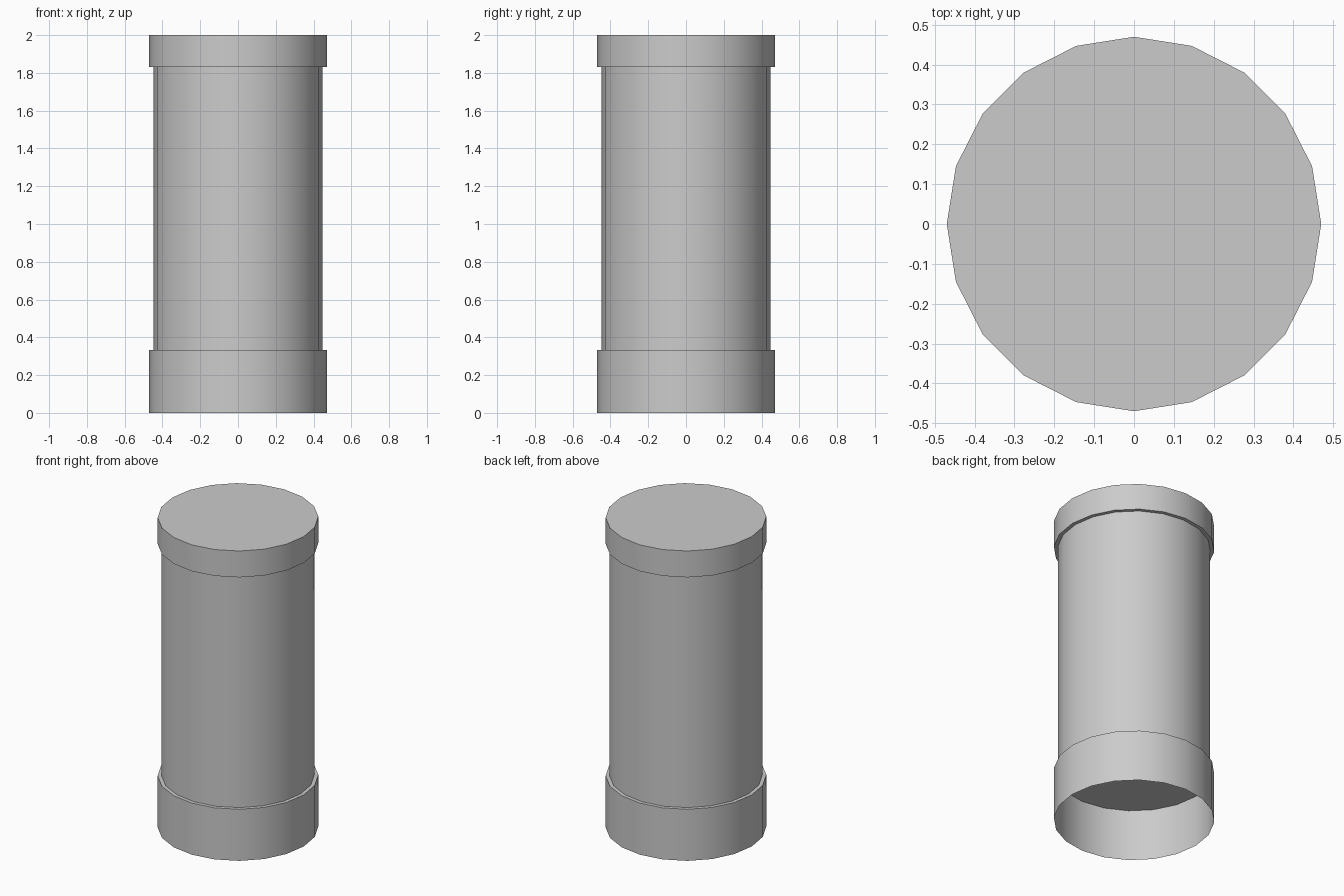
import bpy, bmesh, math

SIDES = 20
CAP_R, TUBE_R = 0.47, 0.447
COLLAR_TOP, CAP_BOTTOM, TOP = 0.333, 1.83, 2.0

cube = bpy.data.objects.get("Cube")
if cube:
    bpy.data.objects.remove(cube, do_unlink=True)

grey = bpy.data.materials.new("plain grey")
grey.use_nodes = True
colour = (0.6, 0.6, 0.6, 1)
grey.diffuse_color = colour
grey.node_tree.nodes["Principled BSDF"].inputs["Base Color"].default_value = colour


def lathe(name, profile, cap_start=False, cap_end=False):
    """Turn (radius, height) points around z, with optional end discs."""
    bm = bmesh.new()
    rings = []
    for r, z in profile:
        angles = [math.tau * i / SIDES for i in range(SIDES)]
        rings.append([bm.verts.new((r * math.cos(a), r * math.sin(a), z)) for a in angles])
    for low, high in zip(rings, rings[1:]):
        for i in range(SIDES):
            j = (i + 1) % SIDES
            bm.faces.new((low[i], low[j], high[j], high[i]))
    if cap_start:
        bm.faces.new(rings[0][::-1])
    if cap_end:
        bm.faces.new(rings[-1])
    mesh = bpy.data.meshes.new(name)
    bm.to_mesh(mesh)
    bm.free()
    mesh.materials.append(grey)
    obj = bpy.data.objects.new(name, mesh)
    bpy.context.collection.objects.link(obj)
    bpy.ops.object.select_all(action="DESELECT")
    obj.select_set(True)
    bpy.context.view_layer.objects.active = obj
    bpy.ops.object.shade_smooth_by_angle(angle=math.radians(35))
    return obj


# Open skirt with a narrow ledge running in to the tube
lathe("base_collar", [(CAP_R, 0), (CAP_R, COLLAR_TOP), (TUBE_R, COLLAR_TOP)])

# Main tube, closed underneath inside the collar
lathe("tube", [(TUBE_R, COLLAR_TOP), (TUBE_R, CAP_BOTTOM)], cap_start=True)

# Lid with a narrow overhang and a flat top
lathe("top_cap", [(TUBE_R, CAP_BOTTOM), (CAP_R, CAP_BOTTOM), (CAP_R, TOP)], cap_end=True)
